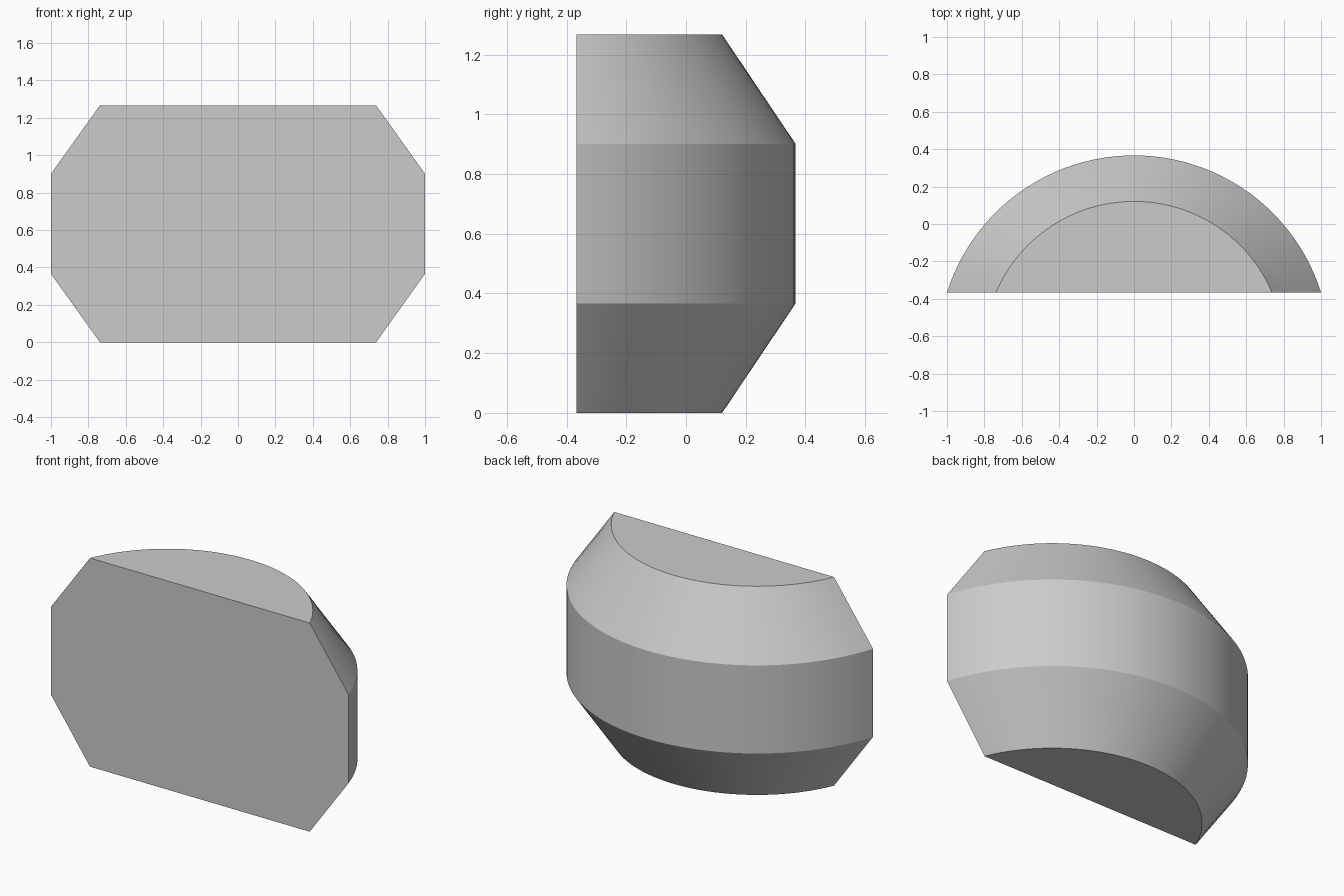
import bpy
import bmesh
import math

cube = bpy.data.objects.get("Cube")
if cube:
    bpy.data.objects.remove(cube, do_unlink=True)

FRONT_Y = -0.366
AXIS_Y = -0.682
SEGMENTS = 48

# Plain grey material
grey = bpy.data.materials.new("plain grey")
grey.use_nodes = True
colour = (0.6, 0.6, 0.6, 1.0)
grey.diffuse_color = colour
grey.node_tree.nodes["Principled BSDF"].inputs["Base Color"].default_value = colour


def arc_ring(bm, radius, z):
    """Arc about the axis, ending on the flat front plane."""
    half = math.acos((FRONT_Y - AXIS_Y) / radius)
    ring = []
    for i in range(SEGMENTS + 1):
        a = half * (1 - 2 * i / SEGMENTS)
        ring.append(bm.verts.new((radius * math.sin(a), AXIS_Y + radius * math.cos(a), z)))
    return ring


# Curved body: chamfered profile swept around the axis, flat at the front
bm = bmesh.new()
profile = [(0.803, 0.0), (1.0487, 0.366), (1.0487, 0.901), (0.803, 1.267)]
rings = [arc_ring(bm, r, z) for r, z in profile]
for low, high in zip(rings, rings[1:]):
    for i in range(SEGMENTS):
        bm.faces.new((low[i], low[i + 1], high[i + 1], high[i]))

# Flat bottom, top and front
bm.faces.new(rings[0])
bm.faces.new(rings[-1])
bm.faces.new([r[0] for r in rings] + [r[-1] for r in reversed(rings)])
bmesh.ops.recalc_face_normals(bm, faces=bm.faces)

mesh = bpy.data.meshes.new("curved_body")
bm.to_mesh(mesh)
bm.free()
mesh.materials.append(grey)
body = bpy.data.objects.new("curved_body", mesh)
bpy.context.collection.objects.link(body)

# Smooth around the curve, sharp between bands and at flat faces
bpy.ops.object.select_all(action='DESELECT')
body.select_set(True)
bpy.context.view_layer.objects.active = body
bpy.ops.object.shade_smooth_by_angle(angle=math.radians(20))
